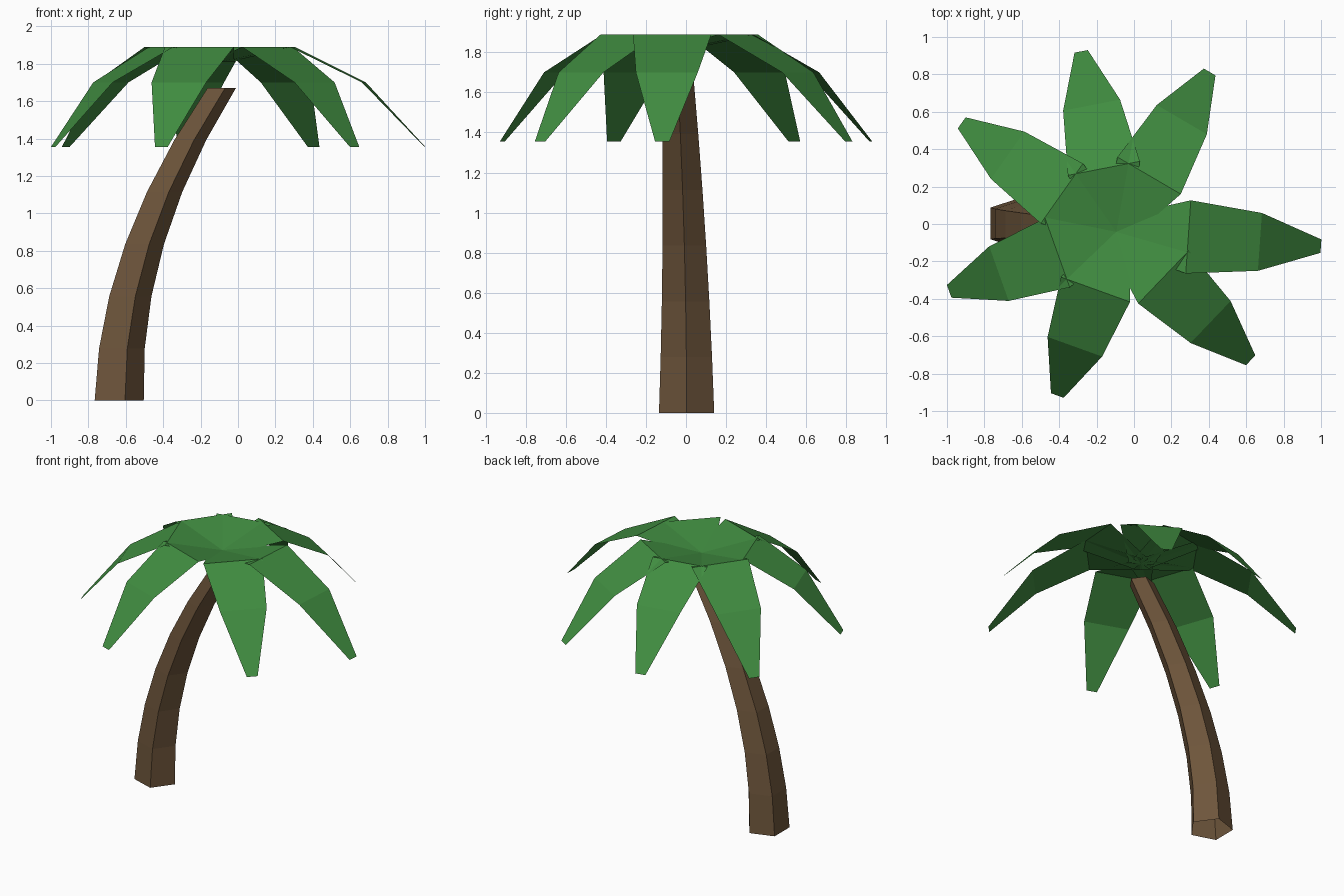
import bpy
from math import cos, sin, pi, radians
from mathutils import Vector

if "Cube" in bpy.data.objects:
    bpy.data.objects.remove(bpy.data.objects["Cube"])


def material(name, rgb):
    m = bpy.data.materials.new(name)
    m.diffuse_color = (*rgb, 1)
    m.use_nodes = True
    m.node_tree.nodes["Principled BSDF"].inputs["Base Color"].default_value = m.diffuse_color
    return m


def add_object(name, verts, faces, mat):
    mesh = bpy.data.meshes.new(name)
    mesh.from_pydata(verts, [], faces)
    mesh.materials.append(mat)
    mesh.update()
    obj = bpy.data.objects.new(name, mesh)
    bpy.context.collection.objects.link(obj)
    return obj


BARK = material("bark", (0.155, 0.091, 0.044))
LEAF = material("leaf", (0.052, 0.265, 0.052))
TOP = Vector((-0.095, -0.042))  # trunk top in plan, where the fronds meet

# Trunk: open five-sided tube of horizontal rings, tapering along a leaning parabola
SIDES, STEPS, HEIGHT = 5, 6, 1.67
foot = Vector((-0.649, 0.003))
verts, faces = [], []
for i in range(STEPS + 1):
    t = i / STEPS
    c = foot.lerp(TOP, t * t)
    r = 0.145 + (0.084 - 0.145) * t
    for k in range(SIDES):
        a = 2 * pi * k / SIDES
        verts.append((c.x + r * cos(a), c.y + r * sin(a), HEIGHT * t))
for i in range(STEPS):
    for k in range(SIDES):
        a, b = i * SIDES + k, i * SIDES + (k + 1) % SIDES
        faces.append((a, b, b + SIDES, a + SIDES))
add_object("trunk", verts, faces, BARK)

# Fronds: drooping flat strips; profile = (fraction of length, half width, z)
PROFILE = [(0, 0.08, 1.81), (0.352, 0.196, 1.89), (0.702, 0.155, 1.70), (1, 0.036, 1.355)]
FRONDS = [(-4, 1.097), (59.7, 0.99), (101, 0.983), (144.8, 1.011),
          (199.6, 0.948), (250.2, 0.93), (316.3, 0.994)]  # angle, length
for n, (angle, length) in enumerate(FRONDS, 1):
    d = Vector((cos(radians(angle)), sin(radians(angle))))
    side = Vector((-d.y, d.x))
    verts = []
    for f, w, z in PROFILE:
        for s in (-1, 1):
            p = TOP + d * (f * length) + side * (s * w)
            verts.append((p.x, p.y, z))
    faces = [(2 * i, 2 * i + 2, 2 * i + 3, 2 * i + 1) for i in range(3)]
    add_object(f"frond_{n}", verts, faces, LEAF)
